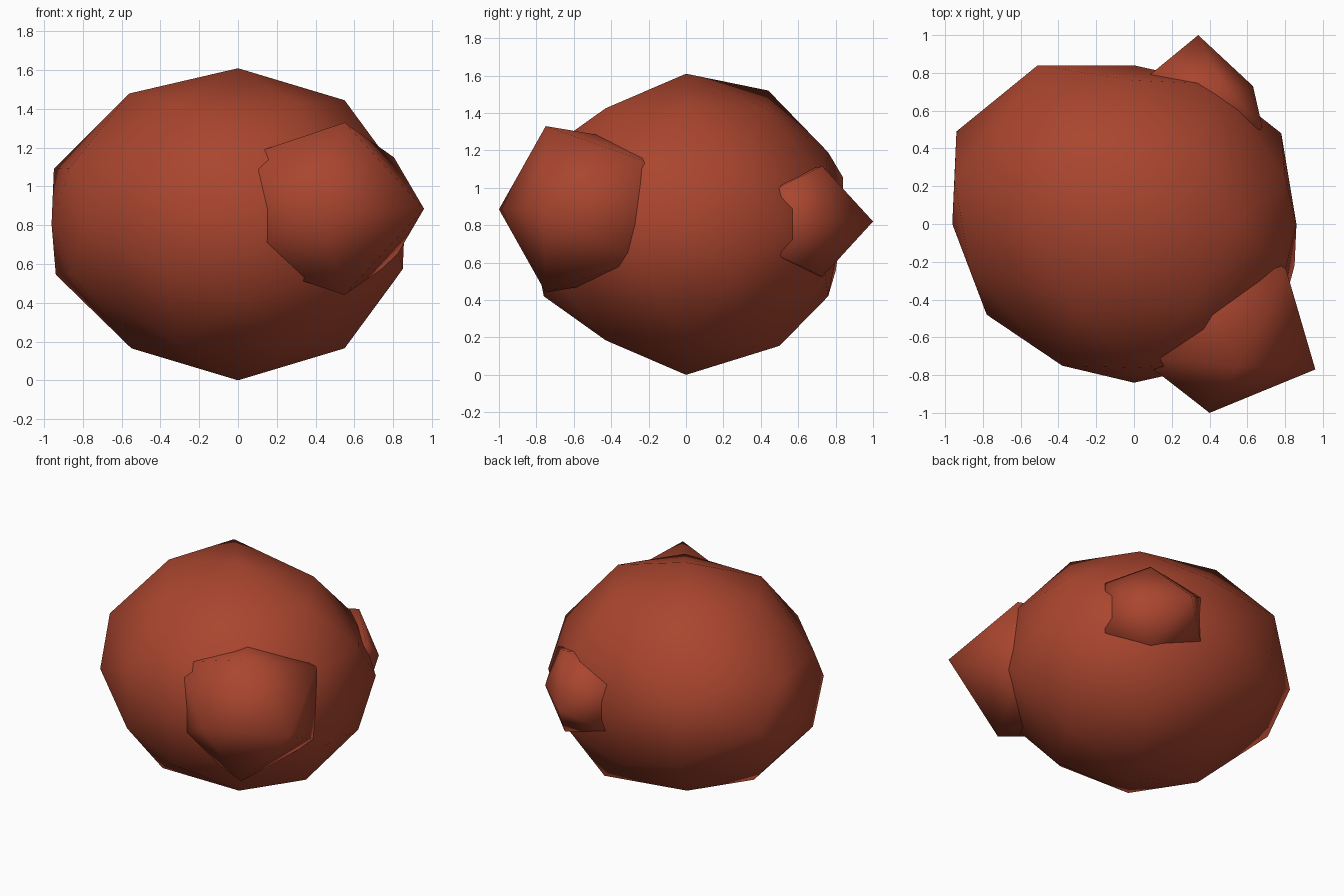
import bpy
import bmesh
from itertools import product
from mathutils import Vector

cube = bpy.data.objects.get("Cube")
if cube:
    bpy.data.objects.remove(cube)

# Rust red stone
RUST = (0.40, 0.06, 0.028, 1)
rust = bpy.data.materials.new("rust_red")
rust.use_nodes = True
rust.diffuse_color = RUST
rust.node_tree.nodes["Principled BSDF"].inputs["Base Color"].default_value = RUST


def hull_object(name, points, centre, reshape=None):
    """Smooth-shaded rock skinned over a cloud of points."""
    bm = bmesh.new()
    for p in points:
        bm.verts.new(p)
    bmesh.ops.convex_hull(bm, input=bm.verts)
    if reshape:
        reshape(bm)
    bmesh.ops.recalc_face_normals(bm, faces=bm.faces)
    for f in bm.faces:
        f.smooth = True
    mesh = bpy.data.meshes.new(name)
    bm.to_mesh(mesh)
    bm.free()
    mesh.materials.append(rust)
    ob = bpy.data.objects.new(name, mesh)
    ob.location = centre
    bpy.context.collection.objects.link(ob)


def mirrored(p):
    """All sign combinations of a point in the positive octant."""
    return {tuple(s * c + 0.0 for s, c in zip(signs, p))
            for signs in product((1, -1), repeat=3)}


# Main boulder: geodesic sphere directions and the lumpy positions they take
LUMPS = {
    (1, 0, 0): (0.86, 0, 0),
    (0, 1, 0): (0, 0.84, 0),
    (0, 0, 1): (0, 0, 0.805),
    (0.851, 0.526, 0): (0.78, 0.48, 0),
    (0, 0.851, 0.526): (0, 0.76, 0.385),
    (0.526, 0, 0.851): (0.55, 0, 0.64),
    (0.5, 0.809, 0.309): (0.45, 0.74, 0.24),
    (0.309, 0.5, 0.809): (0.31, 0.43, 0.62),
    (0.809, 0.309, 0.5): (0.80, 0.25, 0.30),
}
# Individual bumps and dents
BUMPS = {
    (-1, 0, 0): (-0.962, 0, 0),
    (-0.851, 0.526, 0): (-0.94, 0.49, 0),
    (-0.526, 0, 0.851): (-0.56, 0, 0.675),
    (-0.5, 0.809, 0.309): (-0.51, 0.84, 0.25),
    (-0.5, 0.809, -0.309): (-0.50, 0.80, -0.25),
    (-0.5, -0.809, 0.309): (-0.38, -0.75, 0.23),
    (-0.5, -0.809, -0.309): (-0.38, -0.74, -0.23),
    (-0.309, 0.5, 0.809): (-0.34, 0.44, 0.715),
    (0.309, 0.5, -0.809): (0.31, 0.50, -0.65),
    (-0.809, 0.309, 0.5): (-0.95, 0.24, 0.285),
    (-0.809, 0.309, -0.5): (-0.94, 0.26, -0.26),
    (-0.809, -0.309, 0.5): (-0.87, -0.24, 0.29),
    (-0.809, -0.309, -0.5): (-0.86, -0.24, -0.26),
    (0.809, -0.309, -0.5): (0.85, -0.22, -0.23),
}


def make_lumpy(bm):
    for v in bm.verts:
        d = v.co.copy()
        key = min(LUMPS, key=lambda k: (Vector(k) - Vector(map(abs, d))).length)
        v.co = [c if s >= 0 else -c for c, s in zip(LUMPS[key], d)]
        for direction, place in BUMPS.items():
            if (Vector(direction) - d).length < 0.05:
                v.co = place


hull_object("main_boulder", [p for k in LUMPS for p in mirrored(k)],
            (0, 0, 0.805), make_lumpy)


# Side rocks: twelve corners, each with a twin across the centre (own height)
def side_rock(name, centre, corners):
    points = []
    for x, y, near, far in corners:
        points += [(x, y, h) for h in {near, -near}]
        points += [(-x, -y, h) for h in {far, -far}]
    hull_object(name, points, centre)


side_rock("front_rock", (0.41, -0.47, 0.885),
          [(-0.01, -0.53, 0, 0), (0.55, -0.30, 0, 0),
           (0.14, -0.28, 0.445, 0.35), (0.395, 0.23, 0.265, 0.265)])
side_rock("back_rock", (0.37, 0.64, 0.82),
          [(-0.03, 0.36, 0, 0), (0.26, 0.09, 0, 0),
           (0.10, 0.09, 0.295, 0.26), (0.31, -0.13, 0.19, 0.19)])
